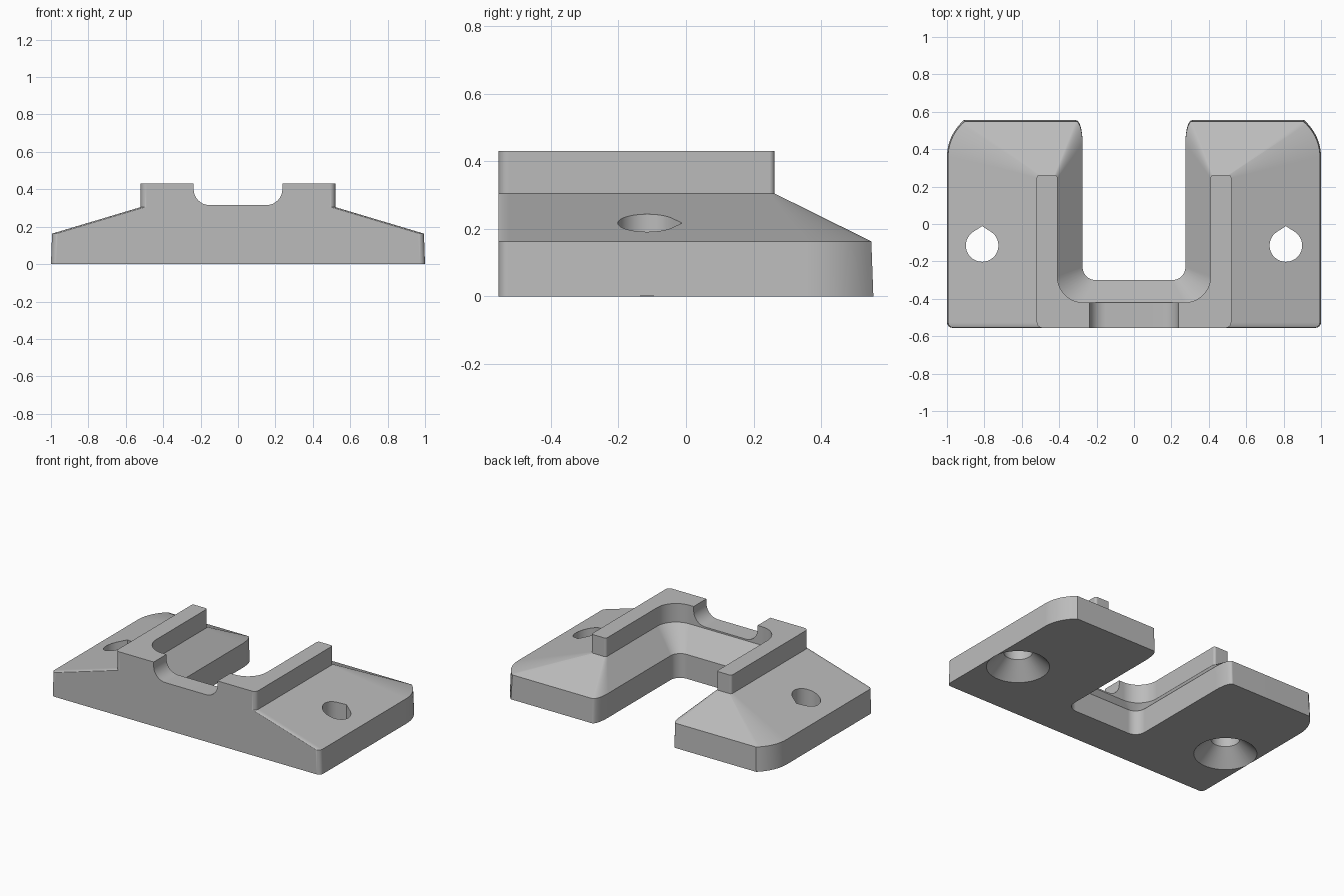
import bpy, bmesh, math

if "Cube" in bpy.data.objects:
    bpy.data.objects.remove(bpy.data.objects["Cube"])

grey = bpy.data.materials.new("grey plastic")
grey.use_nodes = True
COLOUR = (0.5, 0.5, 0.5, 1)
grey.diffuse_color = COLOUR
grey.node_tree.nodes["Principled BSDF"].inputs["Base Color"].default_value = COLOUR


def arc(start, control, end, weight=0.7071, steps=10):
    """Rounded corner as a rational curve; the default weight is a quarter circle."""
    points = []
    for i in range(steps + 1):
        t = i / steps
        a, b, c = (1 - t) ** 2, 2 * t * (1 - t) * weight, t * t
        points.append(tuple((a * s + b * k + c * e) / (a + b + c)
                            for s, k, e in zip(start, control, end)))
    return points


def mirrored(half):
    return half + [(-x, y) for x, y in reversed(half)]


def loft(name, loops):
    """Skin a stack of matching closed loops and cap both ends."""
    bm = bmesh.new()
    rings = [[bm.verts.new(p) for p in loop] for loop in loops]
    for low, high in zip(rings, rings[1:]):
        for i in range(len(low)):
            j = (i + 1) % len(low)
            bm.faces.new((low[i], low[j], high[j], high[i]))
    bm.faces.new(rings[0])
    bm.faces.new(rings[-1])
    bmesh.ops.recalc_face_normals(bm, faces=bm.faces)
    mesh = bpy.data.meshes.new(name)
    bm.to_mesh(mesh)
    bm.free()
    mesh.materials.append(grey)
    obj = bpy.data.objects.new(name, mesh)
    bpy.context.collection.objects.link(obj)
    return obj


def at_height(outline, z):
    return [(x, y, z) for x, y in outline]


FRONT, BACK = -0.555, 0.555


def foot_outline(draft):
    """Wide U with large rear outer corners."""
    w, b = 1 - draft, BACK - draft
    slot, floor = 0.275, -0.3
    return mirrored(
        arc((w - 0.03, FRONT), (w, FRONT), (w, FRONT + 0.03))
        + arc((w, 0.36), (w, 0.475), (w - 0.09, b), 0.9)
        + arc((slot + 0.035, b), (slot, b), (slot, b - 0.12))
        + arc((slot, floor + 0.07), (slot, floor), (slot - 0.07, floor)))


def ridge_outline():
    """Narrow U of the raised rim."""
    w, b, slot, floor, r = 0.52, 0.262, 0.41, -0.42, 0.015
    return mirrored(
        arc((w - 0.03, FRONT), (w, FRONT), (w, FRONT + 0.03))
        + arc((w, b - r), (w, b), (w - r, b))
        + arc((slot + r, b), (slot, b), (slot, b - r))
        + arc((slot, floor + 0.14), (slot, floor), (slot - 0.14, floor)))


# Bracket body: foot, sloped shoulders, raised rim
bracket = loft("bracket_body", [
    at_height(foot_outline(0), 0),
    at_height(foot_outline(0.006), 0.163),
    at_height(ridge_outline(), 0.305),
    at_height(ridge_outline(), 0.43)])

# Rounded notch through the front rim
notch_half = (arc((0.15, 0.315), (0.237, 0.315), (0.237, 0.4)) + [(0.237, 0.6)])
notch = mirrored(notch_half)
cutters = [loft("notch_cutter", [[(x, y, z) for x, z in notch] for y in (-0.7, -0.3)])]


# Teardrop screw holes, countersunk from below
def hole_loop(cx, r, z, tip):
    points = []
    for i in range(64):
        a = math.tau * i / 64
        off = abs(a - math.pi / 2)
        k = r / math.cos(tip - off) if off < tip else r
        points.append((cx + k * math.cos(a), -0.115 + k * math.sin(a), z))
    return points


TIP = math.radians(33)
for side in (-1, 1):
    cx = side * 0.812
    cutters.append(loft("screw_hole_cutter", [
        hole_loop(cx, 0.2, -0.01, 0),
        hole_loop(cx, 0.087, 0.1, TIP),
        hole_loop(cx, 0.087, 0.5, TIP)]))

bpy.context.view_layer.objects.active = bracket
for cutter in cutters:
    cutter.hide_render = True
    cut = bracket.modifiers.new("cut", "BOOLEAN")
    cut.operation = "DIFFERENCE"
    cut.solver = "EXACT"
    cut.object = cutter
    bpy.ops.object.modifier_apply(modifier=cut.name)
for cutter in cutters:
    bpy.data.objects.remove(cutter)

# Smooth rounded corners, crisp edges
bpy.ops.object.select_all(action="DESELECT")
bracket.select_set(True)
bpy.ops.object.shade_smooth_by_angle(angle=math.radians(25))
weighted = bracket.modifiers.new("weighted normals", "WEIGHTED_NORMAL")
weighted.keep_sharp = True
